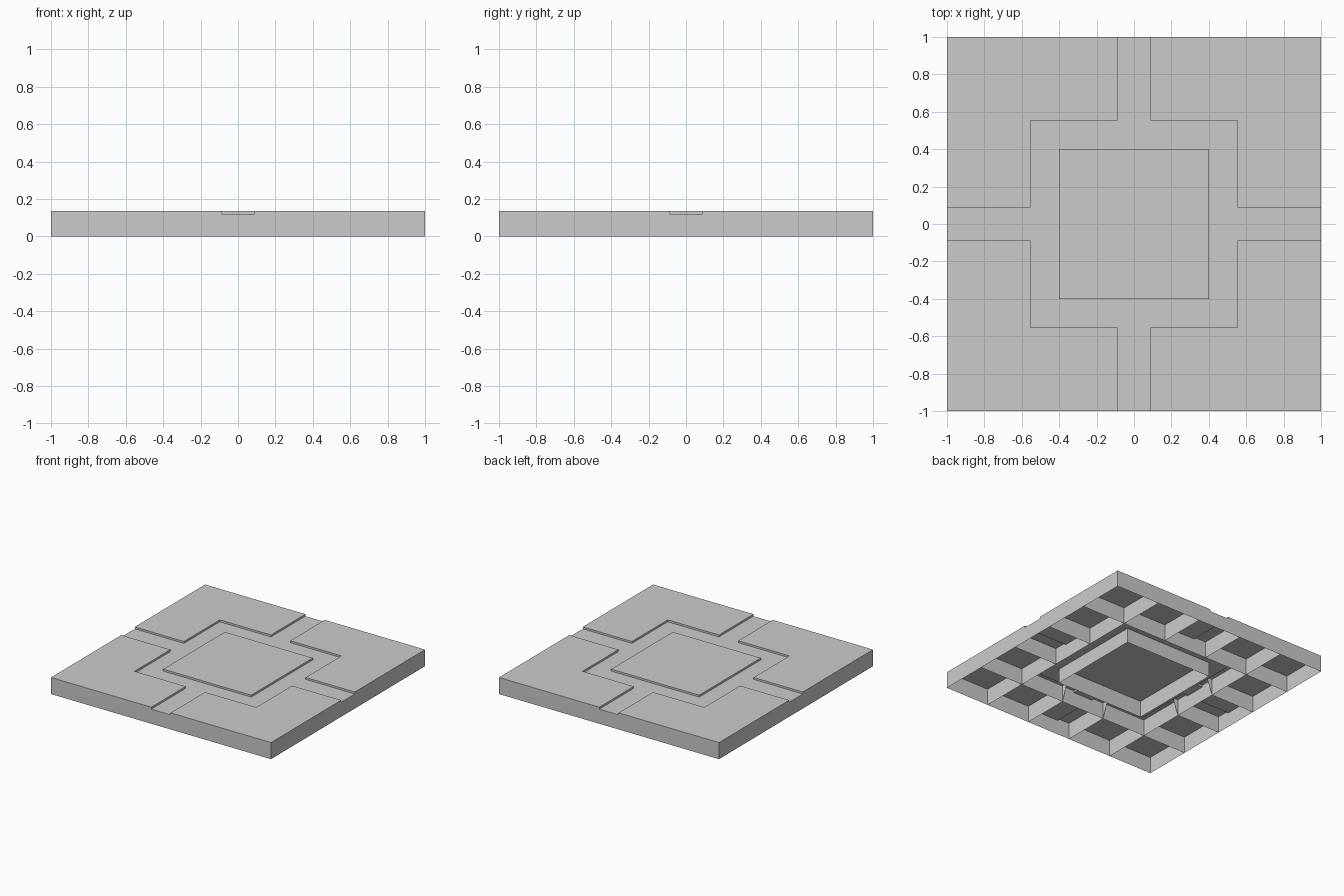
import bpy
import bmesh

cube = bpy.data.objects.get("Cube")
if cube:
    bpy.data.objects.remove(cube, do_unlink=True)

TOP, FLOOR = 0.136, 0.12       # raised surface and channel floor
PANEL, RING, LANE = 0.4, 0.553, 0.088  # half widths
CUTS = [-1, -RING, -PANEL, -LANE, LANE, PANEL, RING, 1]

grey = bpy.data.materials.new("plain grey")
grey.use_nodes = True
colour = (0.6, 0.6, 0.6, 1)
grey.diffuse_color = colour
grey.node_tree.nodes["Principled BSDF"].inputs["Base Color"].default_value = colour


def surface(x, y):
    """Height of the top skin at a point."""
    far, near = max(abs(x), abs(y)), min(abs(x), abs(y))
    if far < PANEL:
        return TOP
    return FLOOR if far < RING or near < LANE else TOP


def make(name, polygons):
    bm = bmesh.new()
    for points in polygons:
        bm.faces.new([bm.verts.new(p) for p in points])
    bmesh.ops.remove_doubles(bm, verts=bm.verts, dist=0.0001)
    mesh = bpy.data.meshes.new(name)
    bm.to_mesh(mesh)
    bm.free()
    mesh.materials.append(grey)
    obj = bpy.data.objects.new(name, mesh)
    bpy.context.collection.objects.link(obj)


def upright(a, b, low, high):
    return [(*a, low), (*b, low), (*b, high), (*a, high)]


def turn(points):
    """The same polygon at all four quarter turns."""
    result = []
    for _ in range(4):
        result.append(points)
        points = [(-y, x, z) for x, y, z in points]
    return result


def wall(y, start, end):
    """Thin wall along x whose upper edge follows the top skin."""
    stops = [start] + [c for c in CUTS if start < c < end] + [end]
    quads = []
    for a, b in zip(stops, stops[1:]):
        quads += turn(upright((a, y), (b, y), 0, surface((a + b) / 2, y)))
    return quads


# Top skin with the sunken ring and four lanes
skin = []
spans = list(zip(CUTS, CUTS[1:]))
for x0, x1 in spans:
    for y0, y1 in spans:
        z = surface((x0 + x1) / 2, (y0 + y1) / 2)
        skin.append([(x0, y0, z), (x1, y0, z), (x1, y1, z), (x0, y1, z)])
make("top_skin", skin)

# Low steps around the four raised corners
steps = []
for a, b in [((-LANE, -1), (-LANE, -RING)), ((-LANE, -RING), (-RING, -RING)),
             ((-RING, -RING), (-RING, -LANE)), ((-RING, -LANE), (-1, -LANE))]:
    steps += turn(upright(b, a, FLOOR, TOP))
make("channel_steps", steps)

# Outer skirt
make("outer_skirt", wall(-1, -1, 1))

# Box under the middle panel
make("centre_box", turn(upright((-PANEL, -PANEL), (PANEL, -PANEL), 0, TOP)))

# Long ribs crossing the underside
make("long_ribs", wall(-0.6, -1, 1))

# Short ribs between skirt and long ribs, with tapered inner ends
short = wall(-0.2, -1, -0.6) + wall(0.2, -1, -0.6)
for y in (-0.2, 0.2):
    short += turn([(-0.6, y, 0), (-RING, y, FLOOR), (-RING, y, TOP), (-0.6, y, TOP)])
make("short_ribs", short)
